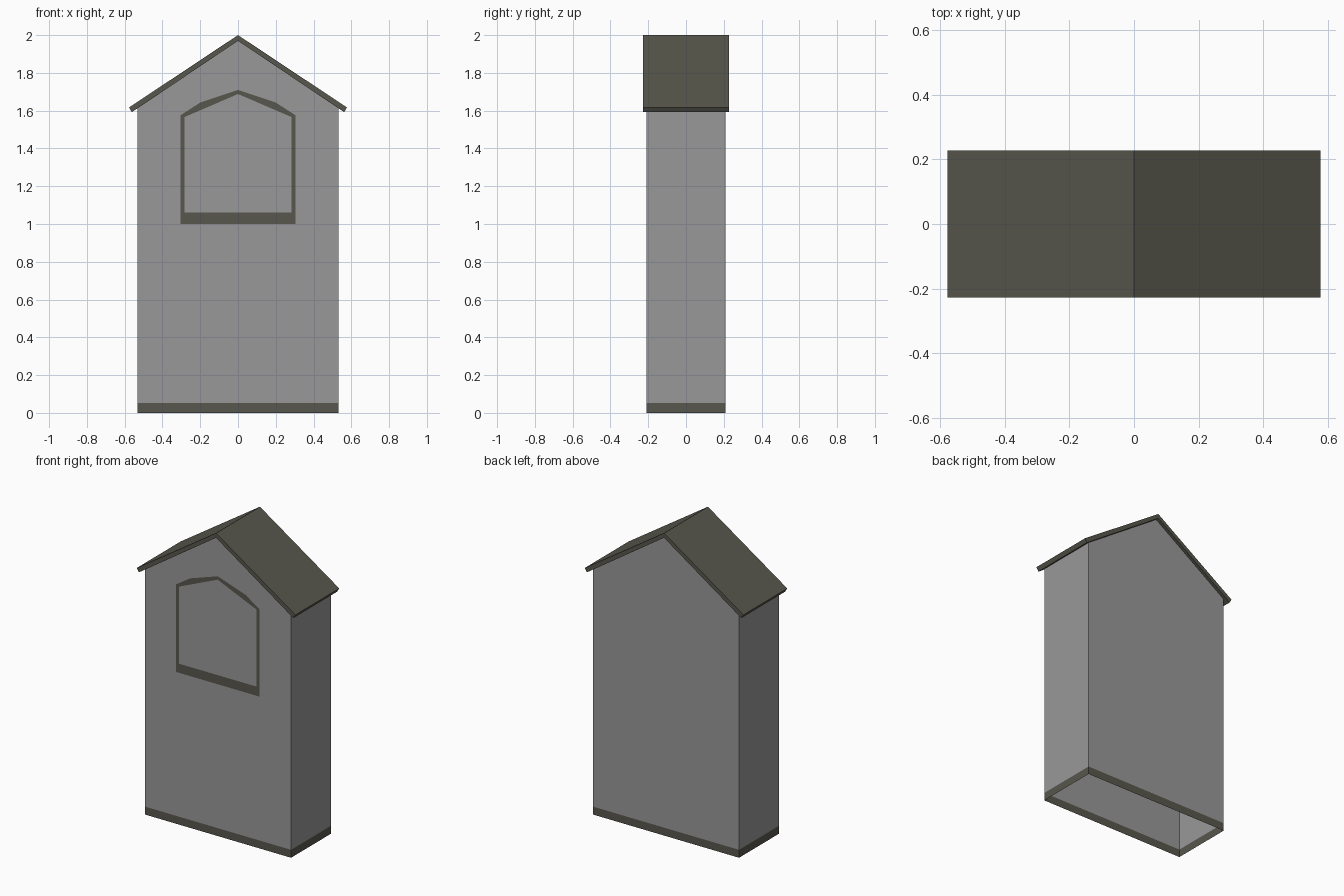
import bpy, bmesh

if "Cube" in bpy.data.objects:
    bpy.data.objects.remove(bpy.data.objects["Cube"])


def material(name, rgb):
    m = bpy.data.materials.new(name)
    m.diffuse_color = (*rgb, 1)
    m.use_nodes = True
    m.node_tree.nodes["Principled BSDF"].inputs["Base Color"].default_value = m.diffuse_color
    return m


GREY = material("wall grey", (0.32, 0.315, 0.318))
DARK = material("dark olive trim", (0.098, 0.095, 0.074))

HX, HY = 0.532, 0.208          # half width and depth of the walls
TRIM = 0.052                   # height of the base trim
EAVE, RIDGE = 1.615, 1.97      # wall top at the sides and at the gable


def make(name, mat, faces):
    """Flat-faced object from a list of polygons; shared corners are merged."""
    bm = bmesh.new()
    for f in faces:
        bm.faces.new([bm.verts.new(p) for p in f])
    bmesh.ops.remove_doubles(bm, verts=bm.verts, dist=1e-5)
    bmesh.ops.recalc_face_normals(bm, faces=bm.faces)
    me = bpy.data.meshes.new(name)
    bm.to_mesh(me)
    bm.free()
    me.materials.append(mat)
    ob = bpy.data.objects.new(name, me)
    bpy.context.collection.objects.link(ob)
    return ob


def prism(name, mat, outline, y0, y1):
    """Closed solid: an x-z outline extruded along y."""
    n = len(outline)
    a = [(x, y0, z) for x, z in outline]
    b = [(x, y1, z) for x, z in outline]
    sides = [[a[i], a[(i + 1) % n], b[(i + 1) % n], b[i]] for i in range(n)]
    return make(name, mat, [a, b] + sides)


def side_wall(x, z0, z1):
    return [(x, -HY, z0), (x, HY, z0), (x, HY, z1), (x, -HY, z1)]


# walls: thin open shell, no floor
gable = [(-HX, TRIM), (HX, TRIM), (HX, EAVE), (0, RIDGE), (-HX, EAVE)]
make("walls", GREY,
     [[(x, y, z) for x, z in gable] for y in (-HY, HY)]
     + [side_wall(x, TRIM, EAVE) for x in (-HX, HX)])

# base trim: band around the foot of the walls
make("base_trim", DARK,
     [[(-HX, y, 0), (HX, y, 0), (HX, y, TRIM), (-HX, y, TRIM)] for y in (-HY, HY)]
     + [side_wall(x, 0, TRIM) for x in (-HX, HX)])

# roof: folded slab with square-cut eaves
prism("roof", DARK,
      [(0, 2.0), (0.577, 1.617), (0.562, 1.592), (0, RIDGE),
       (-0.562, 1.592), (-0.577, 1.617)], -0.228, 0.228)

# front frame: house-shaped ring, drawn as a plate just proud of the wall
outer = [(0, 1.71), (0.2, 1.643), (0.305, 1.575), (0.305, 1.0)]
inner = [(0, 1.688), (0.2, 1.602), (0.282, 1.567), (0.282, 1.06)]
ring = []
for s in (1, -1):
    for i in range(3):
        ring.append([(s * outer[i][0], outer[i][1]), (s * outer[i + 1][0], outer[i + 1][1]),
                     (s * inner[i + 1][0], inner[i + 1][1]), (s * inner[i][0], inner[i][1])])
ring.append([outer[3], (-outer[3][0], 1.0), (-inner[3][0], 1.06), inner[3]])
frame = make("front_frame", DARK,
             [[(x, -HY - 0.003, z) for x, z in f] for f in ring])
